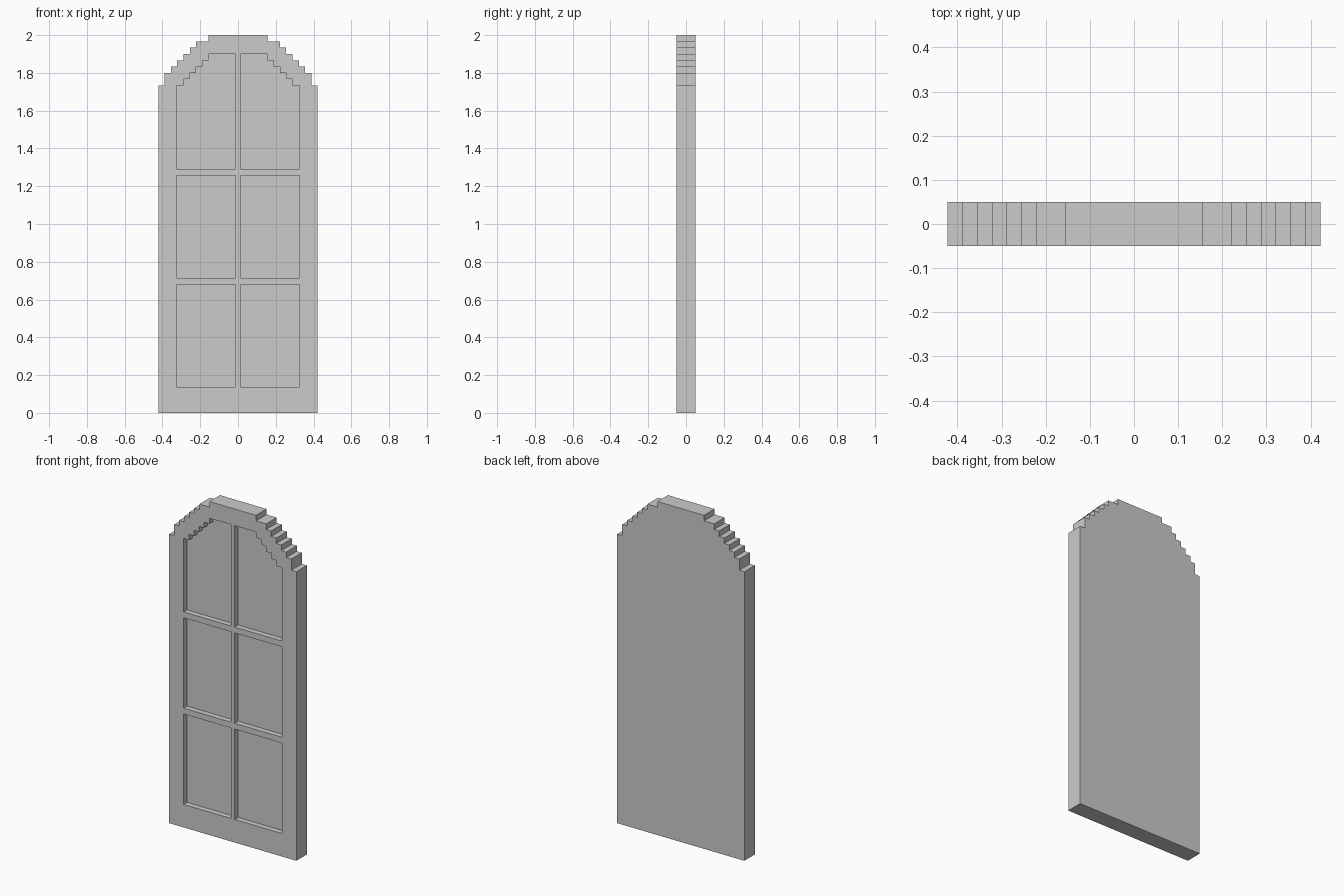
import bpy, bmesh

if "Cube" in bpy.data.objects:
    bpy.data.objects.remove(bpy.data.objects["Cube"])

STEP = 1 / 30       # stair step of the arched top
HALF_DEPTH = 0.05
RECESS = 0.033


def prism(name, outline, y0, y1):
    """Extrude an x-z outline from y0 to y1."""
    bm = bmesh.new()
    face = bm.faces.new([bm.verts.new((x, y0, z)) for x, z in outline])
    ext = bmesh.ops.extrude_face_region(bm, geom=[face])["geom"]
    verts = [v for v in ext if isinstance(v, bmesh.types.BMVert)]
    bmesh.ops.translate(bm, verts=verts, vec=(0, y1 - y0, 0))
    bmesh.ops.recalc_face_normals(bm, faces=bm.faces)
    mesh = bpy.data.meshes.new(name)
    bm.to_mesh(mesh)
    bm.free()
    obj = bpy.data.objects.new(name, mesh)
    bpy.context.collection.objects.link(obj)
    return obj


def stairs(xs, zs):
    """Stepped edge: go in along each x, then up to each z."""
    pts = []
    for i, x in enumerate(xs):
        pts.append((x, zs[i]))
        pts.append((x, zs[i + 1]))
    return pts


def mirror(pts):
    return [(-x, z) for x, z in reversed(pts)]


# Door slab with stepped arch
xs = [0.422 - i * STEP for i in range(7)] + [0.155]
zs = [0, 1.733] + [1.80 + i * STEP for i in range(7)]
right_side = stairs(xs, zs)
door = prism("door", right_side + mirror(right_side), -HALF_DEPTH, HALF_DEPTH)

# Pane recesses: two rectangular rows and a stepped top row
inner, outer = 0.013, 0.326
panes = [[(inner, z0), (outer, z0), (outer, z1), (inner, z1)]
         for z0, z1 in ((0.138, 0.680), (0.715, 1.257))]
top_xs = [outer] + [0.289 - i * STEP for i in range(4)] + [0.155]
top_zs = [1.292] + [1.733 + i * STEP for i in range(6)]
panes.append([(inner, 1.292)] + stairs(top_xs, top_zs) + [(inner, 1.90)])

cutters = [prism("pane_cutter", p, -HALF_DEPTH - 0.05, -HALF_DEPTH + RECESS)
           for pane in panes for p in (pane, mirror(pane))]
bpy.context.view_layer.objects.active = door
for cutter in cutters:
    cutter.hide_render = True
    mod = door.modifiers.new("pane_recess", 'BOOLEAN')
    mod.operation = 'DIFFERENCE'
    mod.solver = 'EXACT'
    mod.object = cutter
    bpy.ops.object.modifier_apply(modifier=mod.name)
    bpy.data.objects.remove(cutter)
